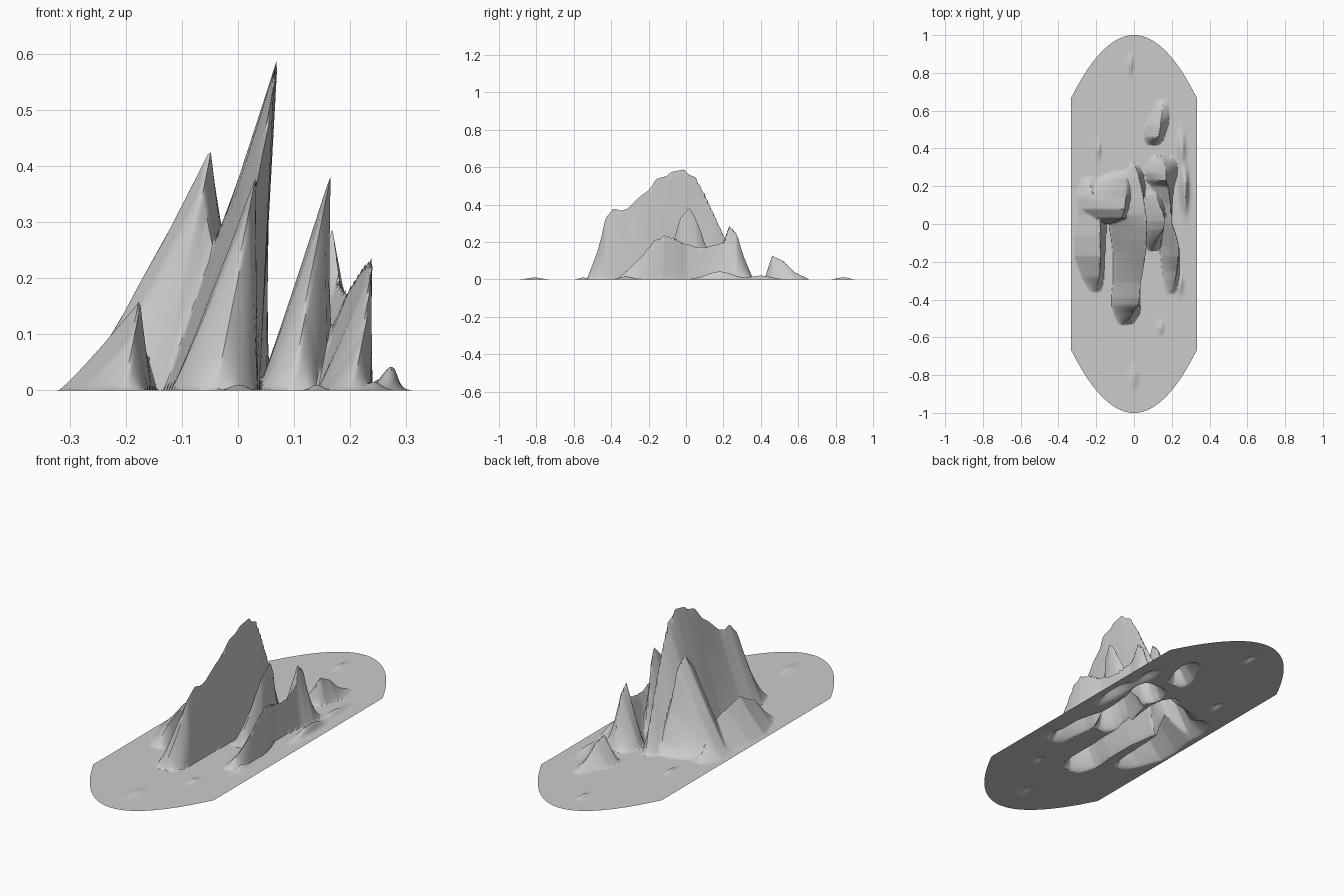
import bpy, bmesh, math

LEAN = 0.2        # every peak leans towards +x
HALF_W = 0.333
NX, NY = 150, 260

# Ridges: cross-sections along y as (y, left foot, crest, crest height, right foot)
main_ridge = [
    (-0.53, -0.09, -0.04, 0.00, 0.00), (-0.47, -0.11, -0.04, 0.16, 0.03),
    (-0.43, -0.12, -0.045, 0.33, 0.035), (-0.39, -0.12, -0.045, 0.378, 0.035),
    (-0.31, -0.11, -0.04, 0.38, 0.035), (-0.25, -0.11, -0.04, 0.44, 0.035),
    (-0.15, -0.11, -0.045, 0.545, 0.038), (-0.08, -0.12, -0.048, 0.582, 0.038),
    (-0.01, -0.13, -0.048, 0.595, 0.038), (0.05, -0.15, -0.045, 0.55, 0.04),
    (0.10, -0.14, -0.035, 0.46, 0.05), (0.15, -0.12, -0.02, 0.35, 0.055),
    (0.20, -0.08, -0.01, 0.24, 0.06), (0.27, -0.05, 0.0, 0.10, 0.05),
    (0.32, -0.02, 0.0, 0.00, 0.02)]
back_spur = [
    (0.00, -0.24, -0.14, 0.00, 0.0), (0.03, -0.26, -0.135, 0.36, 0.0),
    (0.08, -0.29, -0.135, 0.43, 0.0), (0.13, -0.28, -0.12, 0.38, 0.02),
    (0.18, -0.25, -0.08, 0.20, 0.03), (0.24, -0.20, -0.05, 0.05, 0.03),
    (0.28, -0.12, -0.03, 0.00, 0.02)]
left_ridge = [
    (-0.36, -0.24, -0.20, 0.00, -0.17), (-0.28, -0.28, -0.205, 0.10, -0.16),
    (-0.17, -0.32, -0.207, 0.16, -0.155), (-0.06, -0.32, -0.207, 0.14, -0.15),
    (0.05, -0.30, -0.20, 0.11, -0.14), (0.15, -0.31, -0.23, 0.06, -0.16),
    (0.25, -0.28, -0.24, 0.00, -0.20)]
centre_peak = [
    (-0.14, 0.06, 0.10, 0.00, 0.14), (-0.08, 0.04, 0.09, 0.16, 0.15),
    (-0.03, 0.035, 0.088, 0.33, 0.16), (0.015, 0.035, 0.088, 0.385, 0.16),
    (0.05, 0.045, 0.09, 0.34, 0.17), (0.10, 0.06, 0.095, 0.20, 0.18),
    (0.18, 0.08, 0.11, 0.00, 0.16)]
right_ridge = [
    (-0.37, 0.16, 0.20, 0.00, 0.24), (-0.25, 0.15, 0.205, 0.11, 0.24),
    (-0.17, 0.14, 0.195, 0.21, 0.24), (-0.12, 0.14, 0.192, 0.24, 0.235),
    (-0.06, 0.13, 0.18, 0.225, 0.22), (0.0, 0.12, 0.165, 0.19, 0.20),
    (0.10, 0.11, 0.16, 0.175, 0.20), (0.20, 0.09, 0.14, 0.20, 0.21),
    (0.23, 0.07, 0.11, 0.29, 0.22), (0.27, 0.06, 0.12, 0.25, 0.23),
    (0.31, 0.07, 0.14, 0.12, 0.23), (0.36, 0.09, 0.15, 0.00, 0.22)]
rear_peak = [
    (0.42, 0.06, 0.10, 0.00, 0.14), (0.46, 0.05, 0.105, 0.13, 0.16),
    (0.52, 0.06, 0.12, 0.10, 0.18), (0.58, 0.09, 0.14, 0.04, 0.19),
    (0.66, 0.12, 0.15, 0.00, 0.18)]
RIDGES = [main_ridge, back_spur, left_ridge, centre_peak, right_ridge, rear_peak]

# Low mounds: (x, y, height, x spread, y spread)
MOUNDS = [(0.265, 0.18, 0.042, 0.02, 0.10), (0.25, 0.40, 0.02, 0.02, 0.08),
          (-0.02, 0.84, 0.012, 0.012, 0.04), (-0.19, 0.39, 0.012, 0.012, 0.04),
          (0.14, -0.55, 0.01, 0.015, 0.03), (0.0, -0.81, 0.01, 0.02, 0.05),
          (0.24, -0.32, 0.015, 0.02, 0.05)]


def section(keys, y):
    """Cross-section of a ridge at y, or None outside it."""
    for a, b in zip(keys, keys[1:]):
        if a[0] <= y <= b[0]:
            t = (y - a[0]) / (b[0] - a[0])
            return [p + (q - p) * t for p, q in zip(a[1:], b[1:])]
    return None


def height(u, y):
    h = sum(m[2] * math.exp(-((u - m[0]) / m[3]) ** 2 - ((y - m[1]) / m[4]) ** 2)
            for m in MOUNDS)
    if h < 0.0005:
        h = 0.0
    for keys in RIDGES:
        s = section(keys, y)
        if s and s[0] < u < s[3]:
            left, crest, top, right = s
            if u < crest:
                k = ((u - left) / (crest - left)) ** 1.15
            else:
                k = (right - u) / (right - crest)
            h = max(h, top * k)
    return h


# Terrain sheet with parabolic ends, open underneath
bm = bmesh.new()
rows = []
for j in range(NY + 1):
    row = []
    for i in range(NX + 1):
        u = HALF_W * (2 * i / NX - 1)
        y = (2 * j / NY - 1) * (1 - 0.333 * (u / HALF_W) ** 2)
        h = height(u, y)
        row.append(bm.verts.new((u + LEAN * h, y, h)))
    rows.append(row)
for r0, r1 in zip(rows, rows[1:]):
    for i in range(NX):
        bm.faces.new((r0[i], r0[i + 1], r1[i + 1], r1[i]))

mesh = bpy.data.meshes.new("mountain_terrain")
bm.to_mesh(mesh)
bm.free()
terrain = bpy.data.objects.new("mountain_terrain", mesh)
bpy.context.collection.objects.link(terrain)
bpy.context.view_layer.objects.active = terrain
terrain.select_set(True)
bpy.ops.object.shade_smooth_by_angle(angle=math.radians(40))
